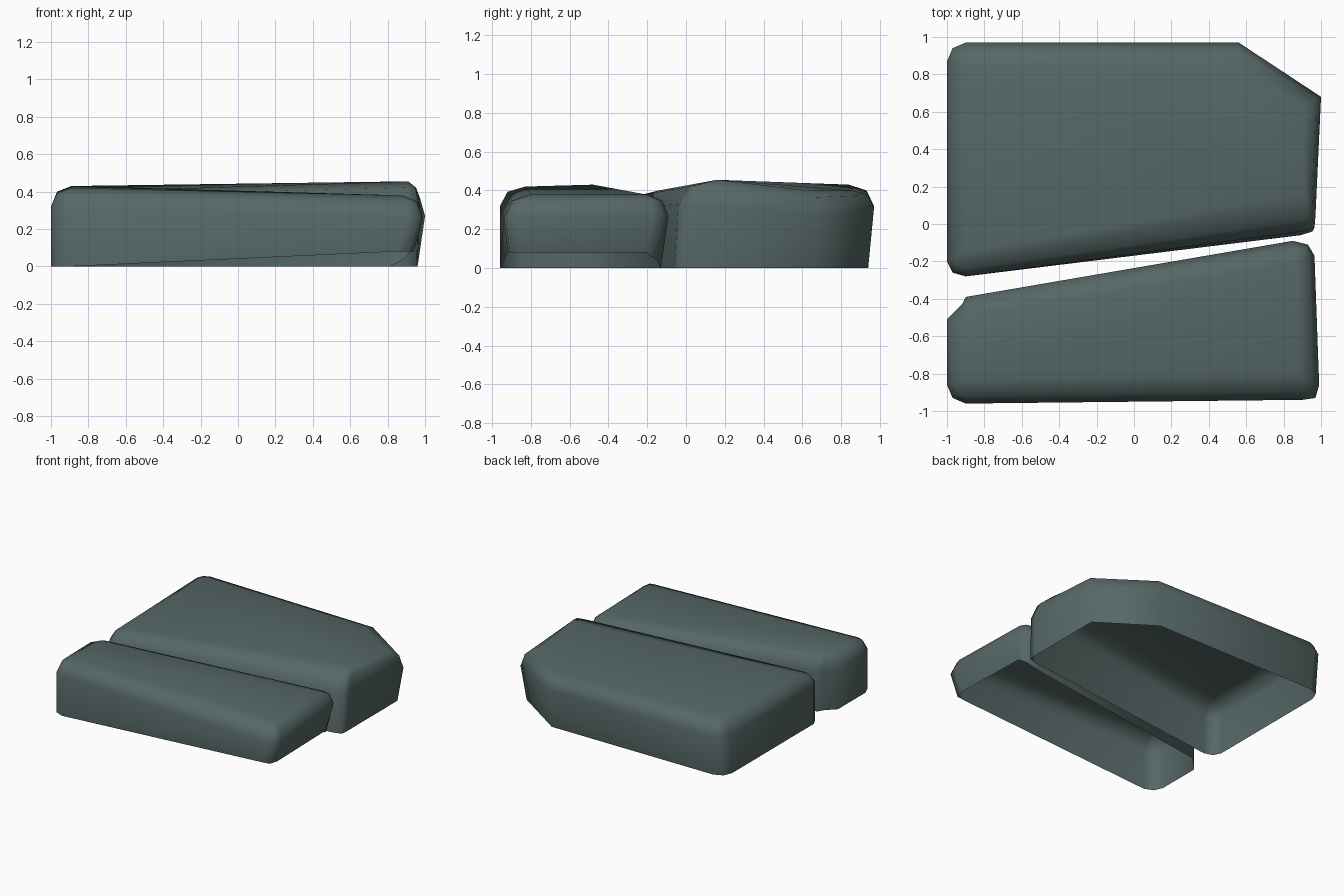
import bpy, bmesh

if "Cube" in bpy.data.objects:
    bpy.data.objects.remove(bpy.data.objects["Cube"])

stone_mat = bpy.data.materials.new("slate green grey")
stone_mat.diffuse_color = (0.092, 0.137, 0.133, 1)
stone_mat.use_nodes = True
stone_mat.node_tree.nodes["Principled BSDF"].inputs["Base Color"].default_value = stone_mat.diffuse_color


def make_stone(name, corners):
    """Open-bottomed slab; each corner = (outline points, top point, shoulder z,
    shift of the foot in x and y, foot heights). Corners run counter-clockwise."""
    bm = bmesh.new()
    cols = []
    for outline, top, shoulder, foot, foot_z in corners:
        tip = bm.verts.new(top)
        for (x, y), fz in zip(outline, foot_z):
            low = bm.verts.new((x + foot[0], y + foot[1], fz))
            wide = bm.verts.new((x, y, shoulder))
            mid = bm.verts.new((x + (top[0] - x) * 0.3, y + (top[1] - y) * 0.3,
                                shoulder + (top[2] - shoulder) * 0.73))
            cols.append((low, wide, mid, tip))
    # walls and rounded rim
    for i, a in enumerate(cols):
        b = cols[(i + 1) % len(cols)]
        for k in range(3):
            ring = [a[k], b[k], b[k + 1], a[k + 1]]
            bm.faces.new(list(dict.fromkeys(ring)))
    # top cap
    bm.faces.new(list(dict.fromkeys(c[3] for c in cols)))
    for f in bm.faces:
        f.smooth = True
    mesh = bpy.data.meshes.new(name)
    bm.to_mesh(mesh)
    bm.free()
    mesh.materials.append(stone_mat)
    obj = bpy.data.objects.new(name, mesh)
    bpy.context.collection.objects.link(obj)
    return obj


flat = (0, 0, 0)

# Large slab with a cut back-right corner
make_stone("large_paving_stone", [
    ([(-1, -0.20), (-0.97, -0.26), (-0.90, -0.28)], (-0.88, -0.14, 0.40), 0.31, (0, 0), flat),
    ([(0.90, -0.04), (0.965, -0.02), (0.97, 0.04)], (0.91, 0.16, 0.455), 0.33, (-0.01, -0.02), flat),
    ([(1.0, 0.68)], (0.91, 0.63, 0.40), 0.27, (-0.04, -0.02), flat),
    ([(0.56, 0.97)], (0.52, 0.86, 0.40), 0.31, (-0.02, -0.03), flat),
    ([(-0.90, 0.97), (-0.97, 0.94), (-1, 0.87)], (-0.89, 0.84, 0.43), 0.32, (0, -0.03), flat),
])

# Small slab whose foot lifts toward the right end
make_stone("small_paving_stone", [
    ([(-1, -0.86), (-0.97, -0.93), (-0.90, -0.96)], (-0.89, -0.83, 0.42), 0.32, (0, 0), flat),
    ([(0.90, -0.94), (0.97, -0.93), (0.99, -0.86)], (0.88, -0.80, 0.38), 0.26, (-0.05, 0.02), (0.08,) * 3),
    ([(0.965, -0.17), (0.93, -0.11), (0.85, -0.09)], (0.87, -0.21, 0.38), 0.27, (-0.04, -0.04), (0.08, 0.04, 0)),
    ([(-0.90, -0.39), (-0.92, -0.43), (-1, -0.51)], (-0.88, -0.48, 0.43), 0.32, (0, 0), flat),
])
